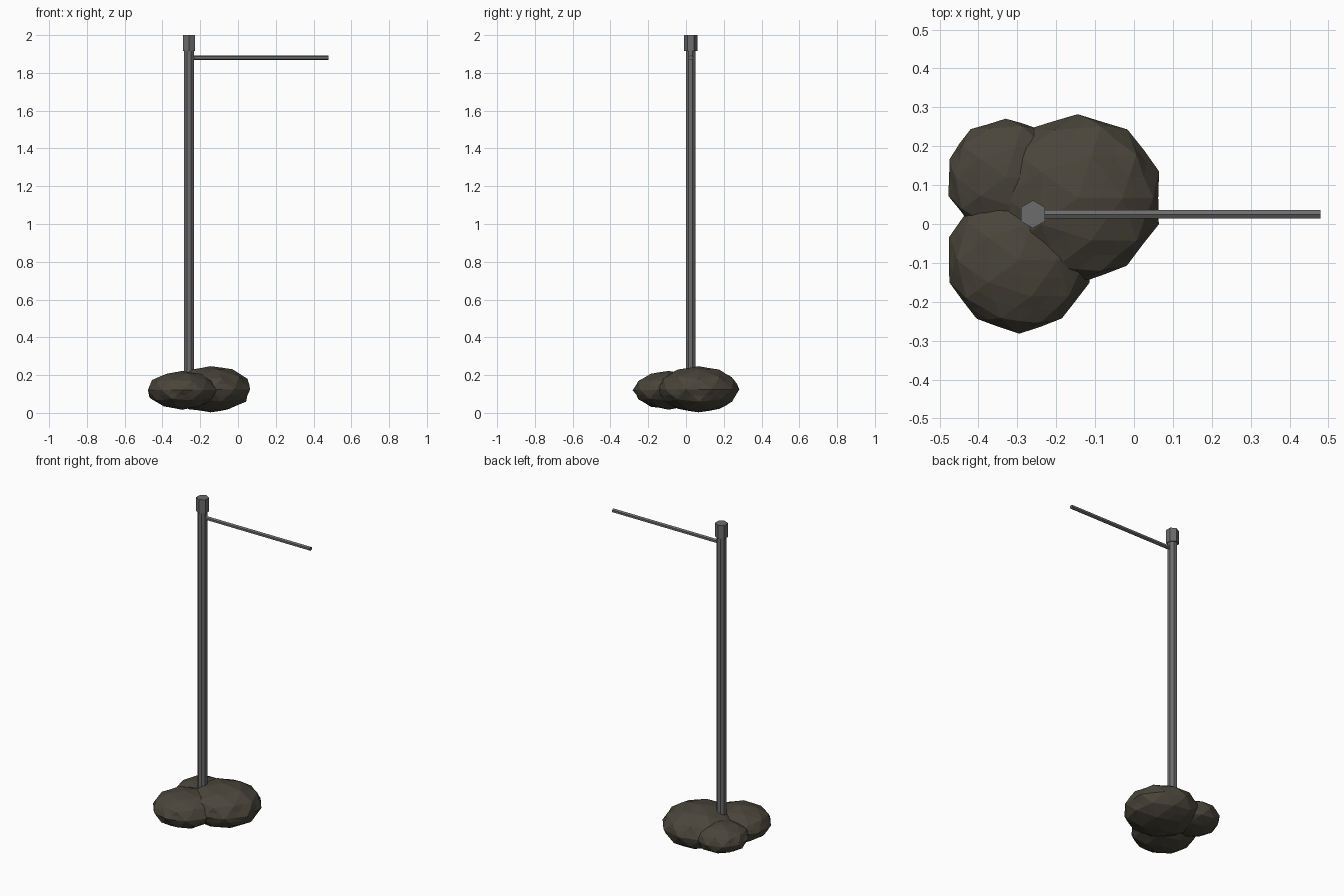
import bpy, bmesh, math, random
from mathutils import Vector, Matrix

if "Cube" in bpy.data.objects:
    bpy.data.objects.remove(bpy.data.objects["Cube"])

random.seed(4)


def material(name, rgb):
    m = bpy.data.materials.new(name)
    m.diffuse_color = (*rgb, 1)
    m.use_nodes = True
    m.node_tree.nodes["Principled BSDF"].inputs["Base Color"].default_value = m.diffuse_color
    return m


stone = material("dark_stone", (0.068, 0.060, 0.043))
metal = material("grey_metal", (0.150, 0.150, 0.155))


def finish(name, bm, mat):
    mesh = bpy.data.meshes.new(name)
    bm.to_mesh(mesh)
    bm.free()
    mesh.materials.append(mat)
    obj = bpy.data.objects.new(name, mesh)
    bpy.context.collection.objects.link(obj)
    return obj


def rock(name, center, radius, height):
    """Flattened faceted boulder with slightly uneven facets."""
    bm = bmesh.new()
    bmesh.ops.create_icosphere(bm, subdivisions=2, radius=1)
    bmesh.ops.subdivide_edges(bm, edges=bm.edges[:], cuts=1, use_grid_fill=True)
    bmesh.ops.triangulate(bm, faces=bm.faces[:])
    for v in bm.verts:
        v.co *= random.uniform(0.985, 1.015)
        v.co = Vector((v.co.x * radius, v.co.y * radius, v.co.z * height)) + Vector(center)
        v.co.z = max(v.co.z, 0)
    finish(name, bm, stone)


def rod(name, start, end, radius, sides, turn=0):
    """Straight prism between two points."""
    a, b = Vector(start), Vector(end)
    bm = bmesh.new()
    bmesh.ops.create_cone(bm, cap_ends=True, segments=sides,
                          radius1=radius, radius2=radius, depth=(b - a).length)
    rot = (b - a).to_track_quat('Z', 'Y').to_matrix().to_4x4()
    bm.transform(Matrix.Translation((a + b) / 2) @ rot @ Matrix.Rotation(turn, 4, 'Z'))
    finish(name, bm, metal)


# Boulders at the foot
rock("large_rock", (-0.145, 0.067, 0.125), 0.218, 0.123)
rock("front_rock", (-0.295, -0.092, 0.120), 0.188, 0.102)
rock("small_rock", (-0.330, 0.120, 0.120), 0.153, 0.084)

# Pole, hexagonal cap and side arm
PX, PY = -0.26, 0.025
rod("pole", (PX, PY, 0.08), (PX, PY, 1.93), 0.028, 8, math.pi / 8)
rod("pole_cap", (PX, PY, 1.915), (PX, PY, 2.0), 0.036, 6)
rod("side_arm", (PX, PY, 1.88), (0.48, PY, 1.88), 0.0125, 6)
